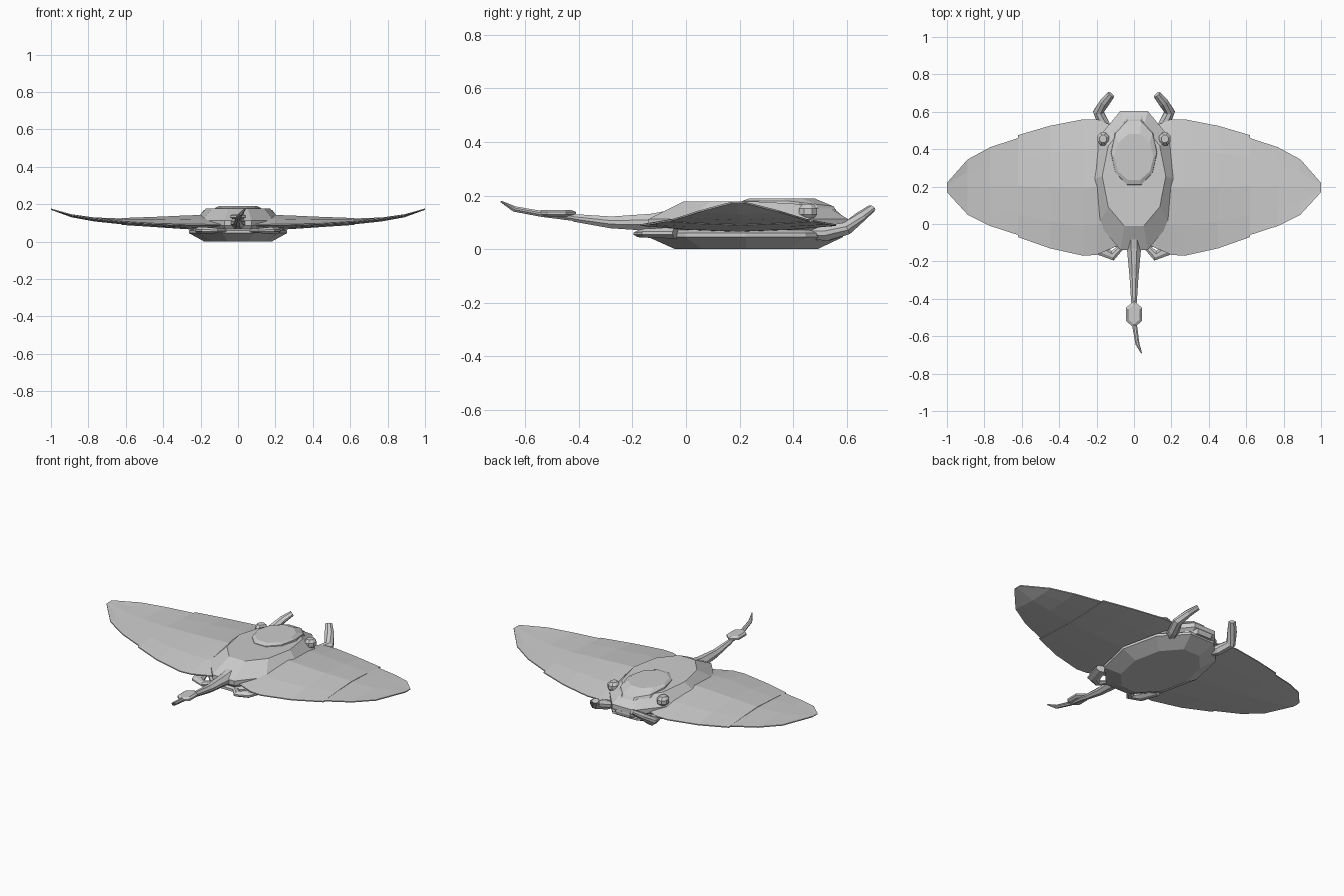
import bpy, bmesh, math
from mathutils import Vector

cube = bpy.data.objects.get("Cube")
if cube:
    bpy.data.objects.remove(cube)


def material(name, value):
    m = bpy.data.materials.new(name)
    m.use_nodes = True
    col = (value, value, value, 1)
    m.diffuse_color = col
    m.node_tree.nodes["Principled BSDF"].inputs["Base Color"].default_value = col
    return m


GREY = material("hull grey", 0.6)


def loft(name, rings, mirror=False):
    """Skin equal-length rings of points and cap both ends."""
    bm = bmesh.new()
    loops = [[bm.verts.new(p) for p in ring] for ring in rings]
    n = len(loops[0])
    for a, b in zip(loops, loops[1:]):
        for i in range(n):
            j = (i + 1) % n
            bm.faces.new((a[i], a[j], b[j], b[i]))
    bm.faces.new(loops[0])
    bm.faces.new(loops[-1])
    bmesh.ops.recalc_face_normals(bm, faces=bm.faces)
    me = bpy.data.meshes.new(name)
    bm.to_mesh(me)
    bm.free()
    me.materials.append(GREY)
    ob = bpy.data.objects.new(name, me)
    bpy.context.collection.objects.link(ob)
    if mirror:
        ob.modifiers.new("Mirror", "MIRROR")
    return ob


def oval(half_w, y0, y1, z, n=10, x=0, tilt=0):
    """Flat-ended polygon spanning y0..y1; tilt drops the back edge."""
    c, r = (y0 + y1) / 2, (y1 - y0) / 2
    k = math.cos(math.pi / n)
    pts = []
    for i in range(n):
        a = 2 * math.pi * (i + 0.5) / n
        t = math.cos(a) / k
        pts.append((x + half_w * math.sin(a), c + r * t, z - tilt * max(0, t)))
    return pts


def beam(name, path, mirror=False):
    """Diamond-section limb: each station is centre, half width, half height."""
    rings = []
    for i, (p, w, h) in enumerate(path):
        a = Vector(path[max(i - 1, 0)][0])
        b = Vector(path[min(i + 1, len(path) - 1)][0])
        d = (b - a).normalized()
        side = d.cross(Vector((0, 0, 1))).normalized()
        up = side.cross(d)
        c = Vector(p)
        rings.append([c + side * w * s + up * h * u for s, u in
                      ((1, -.3), (1, .3), (.4, 1), (-.4, 1),
                       (-1, .3), (-1, -.3), (-.4, -1), (.4, -1))])
    return loft(name, rings, mirror)


# Lower hull, upper shell and canopy
loft("lower_hull", [oval(.18, -.04, .49, 0), oval(.262, -.14, .585, .045),
                    oval(.262, -.14, .585, .06), oval(.23, -.12, .57, .072)])
loft("upper_shell", [oval(.21, -.12, .57, .06), oval(.235, -.14, .605, .085),
                     oval(.235, -.14, .605, .112), oval(.17, -.01, .52, .178, tilt=.015)])
loft("canopy", [oval(.125, .205, .56, .165, tilt=.02),
                oval(.122, .21, .55, .18, tilt=.02),
                oval(.105, .235, .48, .189)])


# Wings: an inner and a slightly smaller outer panel
def section(x, y0, y1, edge, top, bottom):
    def at(t, z):
        return (x, y0 + (y1 - y0) * t, z)
    e = .003
    rise, drop = top - edge, bottom - edge
    return [at(0, edge - e), at(0, edge + e), at(.22, edge + .6 * rise),
            at(.5, top), at(.78, edge + .6 * rise), at(1, edge + e),
            at(1, edge - e), at(.78, edge + .65 * drop), at(.5, bottom),
            at(.22, edge + .65 * drop)]


loft("inner_wing", [section(*s) for s in (
    (.05, -.10, .50, .088, .142, .062), (.20, -.165, .56, .09, .142, .064),
    (.27, -.17, .56, .09, .14, .066), (.45, -.13, .525, .095, .132, .078),
    (.62, -.07, .475, .106, .126, .089))], True)
loft("outer_wing", [section(*s) for s in (
    (.61, -.062, .463, .106, .123, .091), (.77, -.01, .41, .122, .129, .108),
    (.89, .05, .345, .142, .146, .13), (1, .17, .22, .174, .176, .17))], True)

# Front boom, its hexagonal pod and the curled tip
beam("front_boom", [((0, .02, .115), .05, .045), ((0, -.13, .1), .038, .032),
                    ((0, -.28, .1), .024, .022), ((0, -.42, .117), .015, .014)])
beam("boom_tip", [((0, -.40, .116), .014, .013), ((.003, -.54, .132), .013, .011),
                  ((.018, -.64, .15), .011, .01), ((.04, -.69, .178), .003, .003)])


def hexagon(scale, z):
    return [(.048 * scale * math.sin(a), -.483 + .072 * scale * math.cos(a), z)
            for a in (math.pi * i / 3 for i in range(6))]


loft("boom_pod", [hexagon(.75, .122), hexagon(1, .129),
                  hexagon(1, .139), hexagon(.75, .147)])

# Claws beside the boom and horns at the back
beam("front_claw", [((.20, -.04, .06), .03, .02), ((.165, -.145, .06), .035, .017),
                    ((.115, -.17, .058), .026, .013), ((.065, -.12, .058), .015, .01)], True)
beam("rear_horn", [((.13, .46, .06), .03, .024), ((.16, .53, .06), .03, .028),
                   ((.19, .60, .078), .028, .024), ((.157, .65, .12), .026, .018),
                   ((.122, .692, .152), .02, .013)], True)

# Round sensors on the rear shoulders
loft("shoulder_sensor", [oval(.02, .435, .475, .115, 8, .165),
                         oval(.034, .421, .489, .13, 8, .165),
                         oval(.034, .421, .489, .152, 8, .165),
                         oval(.02, .435, .475, .168, 8, .165)], True)

# Rear exhaust block
loft("rear_block", [oval(.09, .50, .60, .055, 6), oval(.1, .50, .605, .075, 6),
                    oval(.1, .50, .60, .11, 6), oval(.075, .49, .56, .145, 6)])
